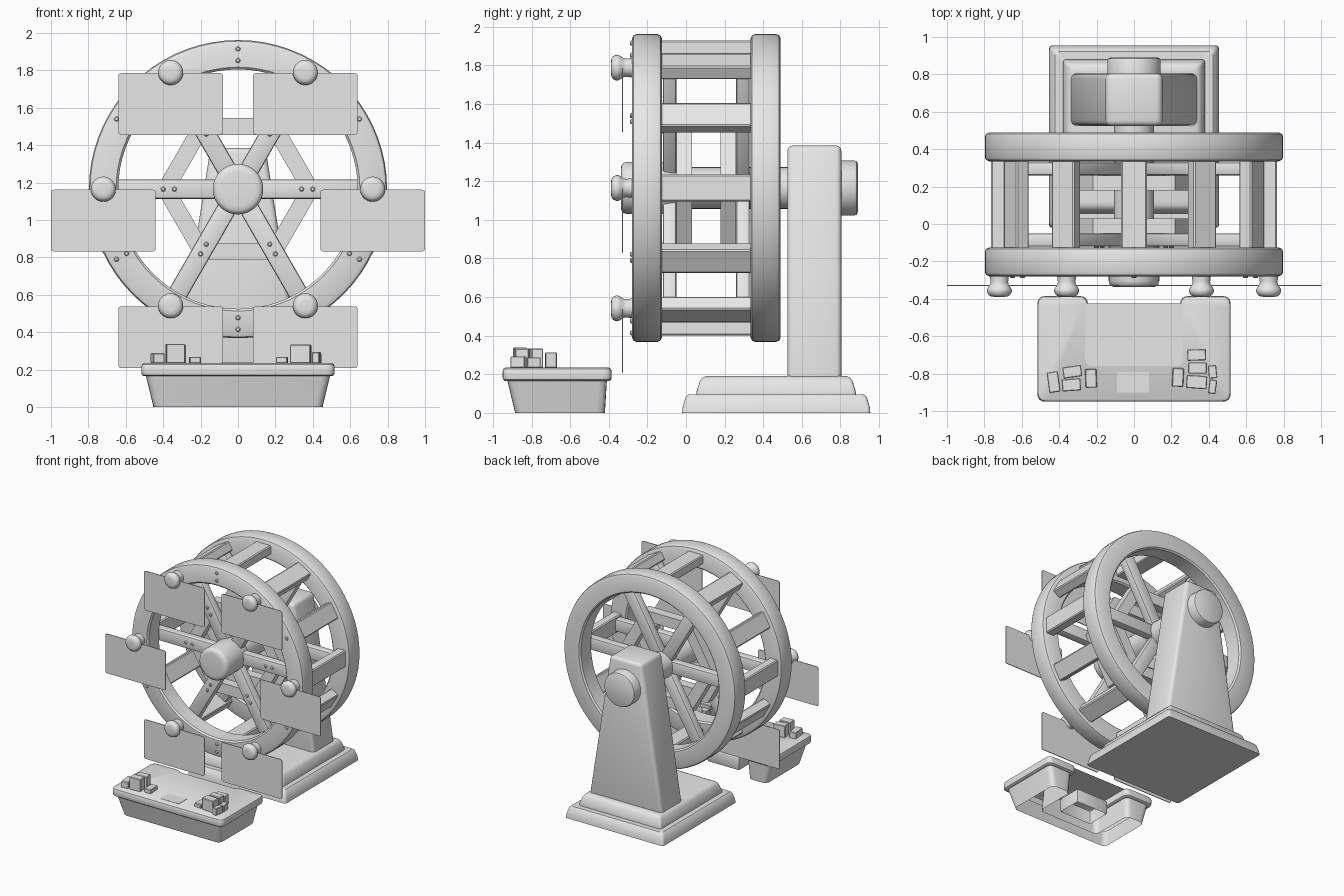
import bpy, bmesh, math
from mathutils import Matrix, Vector

if "Cube" in bpy.data.objects:
    bpy.data.objects.remove(bpy.data.objects["Cube"])

CZ = 1.165          # height of the wheel axis
MID = 0.105         # middle plane between the two rims
mat = bpy.data.materials.new("plain_grey")
mat.diffuse_color = (0.8, 0.8, 0.8, 1)
mat.use_nodes = True
mat.node_tree.nodes["Principled BSDF"].inputs["Base Color"].default_value = mat.diffuse_color


def finish(bm, name, angle=35):
    bmesh.ops.recalc_face_normals(bm, faces=bm.faces)
    me = bpy.data.meshes.new(name)
    bm.to_mesh(me)
    bm.free()
    me.materials.append(mat)
    ob = bpy.data.objects.new(name, me)
    bpy.context.collection.objects.link(ob)
    bpy.ops.object.select_all(action='DESELECT')
    ob.select_set(True)
    bpy.context.view_layer.objects.active = ob
    bpy.ops.object.shade_smooth_by_angle(angle=math.radians(angle))
    return ob


def box(name, lo, hi, bevel=0.0, segs=2, matrix=None, top=(1, 1), open_bottom=False):
    """Box between two corners, optionally tapered, bevelled and transformed."""
    bm = bmesh.new()
    bmesh.ops.create_cube(bm, size=1)
    lo, hi = Vector(lo), Vector(hi)
    c, s = (lo + hi) / 2, hi - lo
    for v in bm.verts:
        k = top if v.co.z > 0 else (1, 1)
        v.co = c + Vector((v.co.x * s.x * k[0], v.co.y * s.y * k[1], v.co.z * s.z))
    if bevel:
        bmesh.ops.bevel(bm, geom=bm.edges[:], offset=bevel, segments=segs,
                        profile=0.5, affect='EDGES')
    if open_bottom:
        bm.normal_update()
        bmesh.ops.delete(bm, geom=[f for f in bm.faces if f.normal.z < -0.9], context='FACES')
    if matrix:
        bmesh.ops.transform(bm, matrix=matrix, verts=bm.verts)
    return finish(bm, name)


def lathe(name, profile, x=0, z=CZ, segs=64, closed=False, start=0.0, angle=35):
    """Turn (radius, y) points around an axis parallel to y."""
    bm = bmesh.new()
    loops = [[bm.verts.new((x + r * math.cos(start + 2 * math.pi * i / segs), y,
                            z + r * math.sin(start + 2 * math.pi * i / segs)))
              for i in range(segs)] for r, y in profile]
    pairs = list(zip(loops, loops[1:]))
    if closed:
        pairs.append((loops[-1], loops[0]))
    else:
        bm.faces.new(loops[0])
        bm.faces.new(loops[-1])
    for a, b in pairs:
        for i in range(segs):
            j = (i + 1) % segs
            bm.faces.new((a[i], a[j], b[j], b[i]))
    return finish(bm, name, angle)


def stack(name, outlines, cap_bottom):
    """Skin a list of matching 3D outlines and cap the top."""
    bm = bmesh.new()
    loops = [[bm.verts.new(p) for p in o] for o in outlines]
    for a, b in zip(loops, loops[1:]):
        for i in range(len(a)):
            j = (i + 1) % len(a)
            bm.faces.new((a[i], a[j], b[j], b[i]))
    caps = [bm.faces.new(loops[-1])]
    if cap_bottom:
        caps.append(bm.faces.new(loops[0]))
    bmesh.ops.triangulate(bm, faces=caps)
    return finish(bm, name)


def rounded(pts, r, n=4):
    """Round the corners of a 2D outline."""
    out = []
    for i, p in enumerate(pts):
        p = Vector(p)
        a = p + (Vector(pts[i - 1]) - p).normalized() * r
        b = p + (Vector(pts[(i + 1) % len(pts)]) - p).normalized() * r
        for k in range(n + 1):
            t = k / n
            out.append(a * (1 - t) ** 2 + p * 2 * t * (1 - t) + b * t * t)
    return out


def spin(deg):
    """Turn about the wheel axis and lift to its height."""
    return Matrix.Translation((0, 0, CZ)) @ Matrix.Rotation(-math.radians(deg), 4, 'Y')


# Two chamfered rims
for label, y0, y1 in (("front_rim", -0.28, -0.125), ("rear_rim", 0.335, 0.49)):
    ro, ri, c = 0.797, 0.64, 0.022
    lathe(label, [(ri, y0 + 0.012), (ri + 0.012, y0), (ro - c, y0), (ro - 0.006, y0 + 0.008), (ro, y0 + c),
                  (ro, y1 - c), (ro - 0.006, y1 - 0.008), (ro - c, y1), (ri + 0.012, y1), (ri, y1 - 0.012)],
          segs=72, closed=True)

# Crossbars joining the rims
for i in range(12):
    box("crossbar", (0.688, -0.15, -0.07), (0.765, 0.36, 0.07), 0.008, 1, spin(30 * i))

# Spokes and hexagonal braces on both sides
for side in (-1, 1):
    ya, yb = sorted((MID + side * 0.155, MID + side * 0.225))
    for i in range(6):
        box("spoke", (0.05, ya, -0.052), (0.70, yb, 0.052), 0.012, 2, spin(60 * i))
    ya, yb = sorted((MID + side * 0.075, MID + side * 0.155))
    lathe("hexagon_brace", [(0.335, ya), (0.438, ya), (0.438, yb), (0.335, yb)], segs=6, closed=True)

# Bolts on the front rim and spokes
for i in range(6):
    for off, radii, y in ((30, (0.688, 0.75), -0.28), (0, (0.34, 0.40), -0.12)):
        a = math.radians(60 * i + off)
        for r in radii:
            lathe("bolt", [(0.013, y + 0.01), (0.013, y - 0.004), (0.008, y - 0.01)],
                  r * math.cos(a), CZ + r * math.sin(a), segs=12)

# Axle, front hub and rear cap
lathe("axle", [(0.108, -0.2), (0.108, 0.6)], segs=32)
lathe("front_hub", [(0.09, -0.338), (0.115, -0.335), (0.129, -0.325), (0.135, -0.305),
                    (0.135, -0.10), (0.125, -0.04)], segs=48, angle=50)
lathe("rear_cap", [(0.143, 0.75), (0.143, 0.872), (0.138, 0.884), (0.125, 0.89)], segs=40)

# Hanging cards with knobs
card = rounded([(-0.28, -0.33), (0.28, -0.33), (0.28, 0), (-0.28, 0)], 0.018)
for i in range(6):
    a = math.radians(60 * i)
    x, z = 0.72 * math.cos(a), CZ + 0.72 * math.sin(a)
    lathe("knob", [(0.03, -0.389), (0.048, -0.386), (0.06, -0.377), (0.067, -0.36), (0.066, -0.35),
                   (0.06, -0.338), (0.05, -0.325), (0.047, -0.31), (0.052, -0.27)], x, z, segs=28, angle=50)
    stack("card", [[(x + p.x, y, z - 0.003 + p.y) for p in card] for y in (-0.326, -0.332)], True)

# Tapered tower
box("tower", (-0.342, 0.525, 0.15), (0.342, 0.805, 1.385), 0.028, 3, top=(0.43, 1))

# Stepped base
base = []
for z, d in ((0, 0), (0.03, 0.003), (0.082, 0.018), (0.095, 0.032), (0.095, 0.075),
             (0.11, 0.075), (0.165, 0.092), (0.182, 0.105), (0.19, 0.122)):
    x, y0, y1 = 0.455 - d, -0.02 + d, 0.955 - d
    base.append([(p.x, p.y, z) for p in rounded([(-x, y0), (x, y0), (x, y1), (-x, y1)], 0.02, 3)])
stack("base", base, True)

# U-shaped table: tapered hollow body under a rounded top
def table_outline(z, d):
    e = min(d, 0.035)
    xo, xi, yf, yb, yi = 0.517 - d, 0.247 + e, -0.95 + d, -0.385 - e, -0.745 - e
    pts = [(-xo, yf), (xo, yf), (xo, yb), (xi, yb), (xi, yi), (-xi, yi), (-xi, yb), (-xo, yb)]
    return [(p.x, p.y, z) for p in rounded(pts, 0.045)]

stack("table", [table_outline(z, d) for z, d in
                ((0, 0.065), (0.165, 0.025), (0.165, 0.012), (0.172, 0.003), (0.185, 0),
                 (0.215, 0), (0.228, 0.004), (0.235, 0.015))], False)
box("table_panel", (-0.09, -0.9, 0.23), (0.08, -0.79, 0.237))

# Stool inside the table
box("stool", (-0.15, -0.70, 0), (0.15, -0.49, 0.12), 0.015, 2, open_bottom=True)

# Small blocks on the table: x, y, width, depth, height, turn
for x, y, w, d, h, t in ((-0.43, -0.845, 0.06, 0.11, 0.055, 8), (-0.33, -0.79, 0.1, 0.06, 0.1, 8),
                         (-0.335, -0.86, 0.1, 0.065, 0.105, 4), (-0.23, -0.825, 0.06, 0.1, 0.035, 2),
                         (0.235, -0.82, 0.06, 0.1, 0.035, -3), (0.335, -0.70, 0.1, 0.06, 0.08, 2),
                         (0.34, -0.77, 0.1, 0.06, 0.10, 0), (0.335, -0.845, 0.11, 0.07, 0.10, -4),
                         (0.42, -0.79, 0.045, 0.07, 0.055, 6), (0.42, -0.87, 0.04, 0.075, 0.06, -8)):
    m = Matrix.Translation((x, y, 0.233)) @ Matrix.Rotation(math.radians(t), 4, 'Z')
    box("block", (-w / 2, -d / 2, 0), (w / 2, d / 2, h), 0.004, 1, m)
